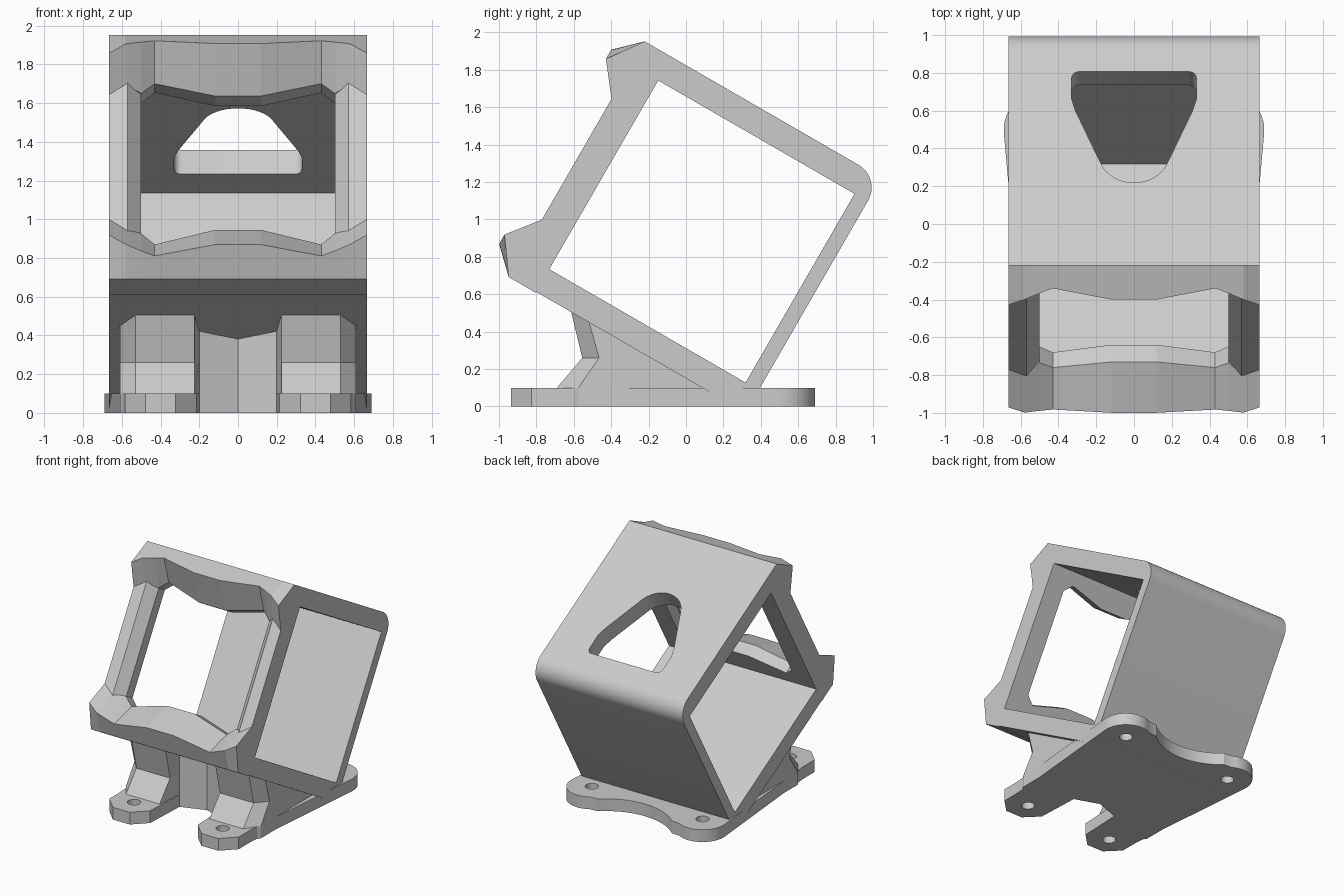
import bpy, bmesh, math
from mathutils import Vector

if "Cube" in bpy.data.objects:
    bpy.data.objects.remove(bpy.data.objects["Cube"])

grey = bpy.data.materials.new("light_grey")
grey.use_nodes = True
COLOR = (0.6, 0.6, 0.6, 1)
grey.diffuse_color = COLOR
grey.node_tree.nodes["Principled BSDF"].inputs["Base Color"].default_value = COLOR

TILT = math.radians(30)
COS, SIN = math.cos(TILT), math.sin(TILT)
HALF = 0.665            # half width of the housing
MID = 1.705             # sum of lower and upper heights in the tilted frame


def tilted(x, u, v):
    """Tilted housing frame (u backwards, v upwards) to world."""
    return Vector((x, u * COS + v * SIN, -u * SIN + v * COS))


def loft(name, sections):
    """Skin a solid through equal-length closed sections."""
    bm = bmesh.new()
    rings = [[bm.verts.new(p) for p in s] for s in sections]
    n = len(rings[0])
    for a, b in zip(rings, rings[1:]):
        for i in range(n):
            j = (i + 1) % n
            bm.faces.new((a[i], a[j], b[j], b[i]))
    bm.faces.new(rings[0])
    bm.faces.new(rings[-1])
    bmesh.ops.recalc_face_normals(bm, faces=bm.faces)
    mesh = bpy.data.meshes.new(name)
    bm.to_mesh(mesh)
    bm.free()
    mesh.materials.append(grey)
    ob = bpy.data.objects.new(name, mesh)
    bpy.context.collection.objects.link(ob)
    return ob


def arc(cx, cy, r, start, end, n):
    angles = [math.radians(start + (end - start) * i / n) for i in range(n + 1)]
    return [(cx + r * math.cos(a), cy + r * math.sin(a)) for a in angles]


def cut(ob, cutter):
    """Subtract the cutter and discard it."""
    cutter.hide_render = True
    mod = ob.modifiers.new("cut", "BOOLEAN")
    mod.operation = "DIFFERENCE"
    mod.solver = "EXACT"
    mod.object = cutter
    select(ob)
    bpy.ops.object.modifier_apply(modifier=mod.name)
    bpy.data.objects.remove(cutter)


def select(ob):
    bpy.ops.object.select_all(action="DESELECT")
    ob.select_set(True)
    bpy.context.view_layer.objects.active = ob


def smooth(ob):
    select(ob)
    bpy.ops.object.shade_smooth_by_angle(angle=math.radians(25))


# Housing: bottom, back and top walls in one bent profile
profile = [(-1.0, 0.13), (0.225, 0.13), (0.293, 0.169)]
profile += arc(0.153, 1.44, 0.14, 0, 90, 10)
profile += [(-1.0, 1.58), (-1.0, 1.435), (0.212, 1.435), (0.212, 0.27), (-1.0, 0.27)]
housing = loft("housing", [[tilted(x, u, v) for u, v in profile] for x in (-HALF, HALF)])

# Rounded triangular window through the top wall, as (x, u)
window = arc(0.29, -0.02, 0.04, 90, 0, 4) + [(0.33, -0.15), (0.31, -0.22)]
window += arc(0, -0.47, 0.19, -20, -90, 8)
window += [(-x, u) for x, u in reversed(window[:-1])]
cut(housing, loft("window_cutter", [[tilted(x, u, v) for x, u in window] for v in (1.3, 1.7)]))
smooth(housing)

# Wavy lips: x, outer front edge, inner edge of the opening
stations = [
    (0.12, (-1.30, 0.253), (-1.105, 0.453)),
    (0.43, (-1.256, 0.211), (-1.093, 0.373)),
    (0.50, (-1.275, 0.230), (-1.10, 0.435)),
    (0.58, (-1.30, 0.255), (-1.167, 0.42)),
    (HALF, (-1.30, 0.31), (-1.167, 0.48)),
]
both_sides = [(-x, c, d) for x, c, d in reversed(stations)] + stations
for name, flip in (("lower_lip", False), ("upper_lip", True)):
    rings = []
    for x, c, d in both_sides:
        ring = [(-1.0, 0.125), (-1.167, 0.125), c, d, (-1.0, d[1])]
        rings.append([tilted(x, u, MID - v if flip else v) for u, v in ring])
    loft(name, rings)

# Chamfered posts beside the front opening
post = [(HALF, -1.0), (HALF, -1.167), (0.57, -1.167), (0.5, -1.09), (0.5, -1.0)]
for name, side in (("left_post", 1), ("right_post", -1)):
    loft(name, [[tilted(side * x, u, v) for x, u in post] for v in (0.38, MID - 0.38)])


# Support: two kinked legs joined by a recessed web under the housing
def support_section(x, foot, knee, top):
    wall = lambda y: (0.15 - 0.5 * y) / COS
    pts = [(foot, 0.0), (foot, 0.1), (knee, 0.26), (top, wall(top)), (0.25, wall(0.25)), (0.25, 0.0)]
    return [Vector((x, y, z)) for y, z in pts]


legs = [
    (0.20, -0.47, -0.47, -0.47),
    (0.225, -0.69, -0.555, -0.62),
    (0.53, -0.69, -0.555, -0.62),
    (0.61, -0.575, -0.465, -0.525),
]
legs = [(-x, *ys) for x, *ys in reversed(legs)] + [(0, -0.4, -0.4, -0.4)] + legs
loft("support", [support_section(*s) for s in legs])

# Base plate: half outline from the front notch round to the back, then mirrored
half = [(0, -0.40), (0.2, -0.47)]
half += arc(0.4, -0.75, 0.2, 202.5, 382.5, 4)
half += arc(0.5, 0.5, 0.19, -5, 120, 14)
half += arc(0, 1.03, 0.5, -48, -90, 8)
outline = half + [(-x, y) for x, y in reversed(half[1:-1])]
base = loft("base_plate", [[Vector((x, y, z)) for x, y in outline] for z in (0, 0.1)])
for x, y in ((0.5, 0.5), (-0.5, 0.5), (0.4, -0.77), (-0.4, -0.77)):
    hole = arc(x, y, 0.05, 0, 345, 23)
    cut(base, loft("hole_cutter", [[Vector((a, b, z)) for a, b in hole] for z in (-0.1, 0.2)]))
smooth(base)
